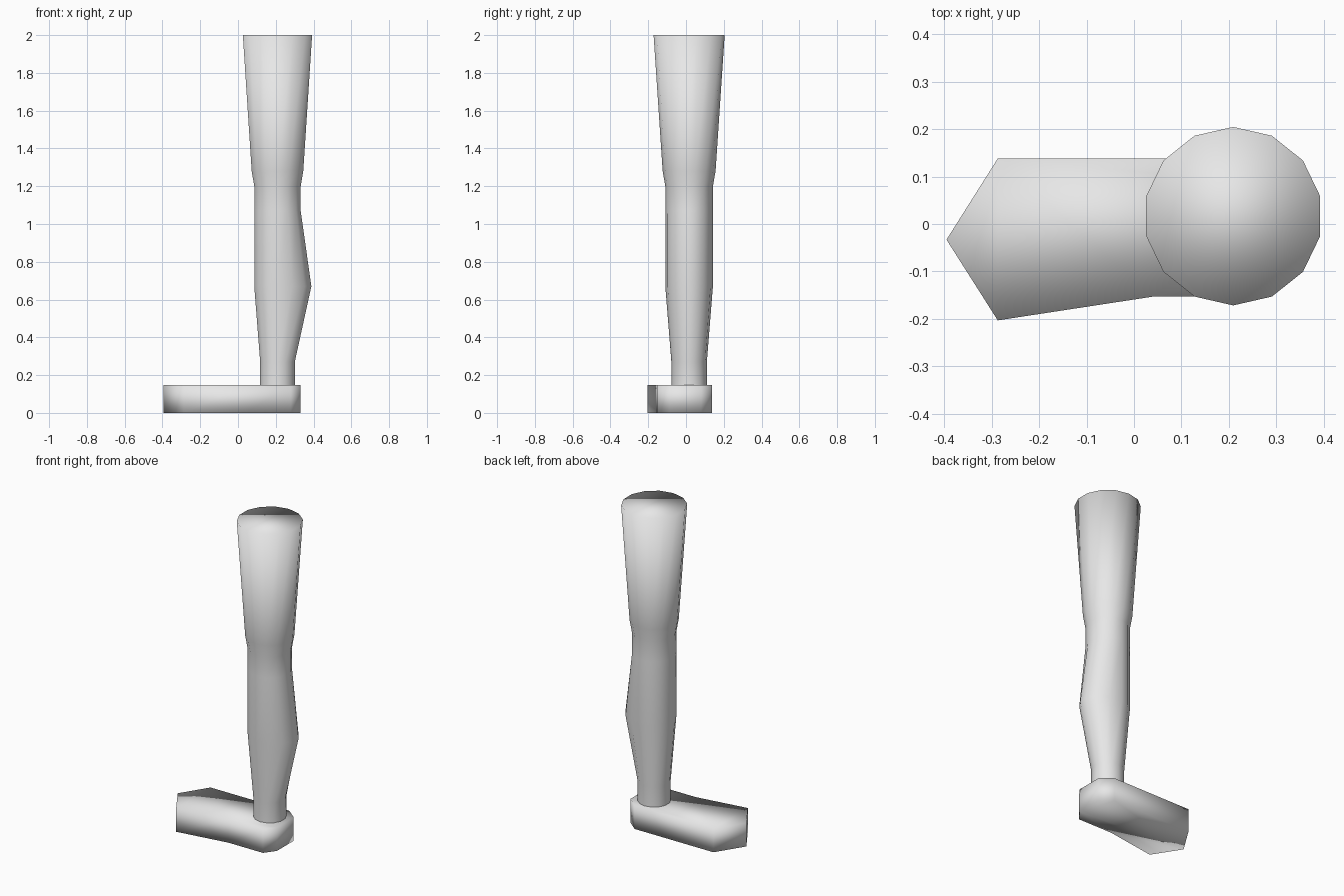
import bpy, math

cube = bpy.data.objects.get("Cube")
if cube:
    bpy.data.objects.remove(cube, do_unlink=True)

# Single plain grey
grey = bpy.data.materials.new("light_grey")
grey.use_nodes = True
grey.diffuse_color = (0.8, 0.8, 0.8, 1)
grey.node_tree.nodes["Principled BSDF"].inputs["Base Color"].default_value = (0.8, 0.8, 0.8, 1)


def loft(name, rings, cap_bottom=True):
    """Skin equal-sized rings, listed bottom to top, into one smooth part."""
    n = len(rings[0])
    verts = [v for ring in rings for v in ring]
    faces = []
    for r in range(len(rings) - 1):
        for i in range(n):
            j = (i + 1) % n
            faces.append((r * n + i, r * n + j, (r + 1) * n + j, (r + 1) * n + i))
    faces.append(tuple(range((len(rings) - 1) * n, len(rings) * n)))
    if cap_bottom:
        faces.append(tuple(reversed(range(n))))
    mesh = bpy.data.meshes.new(name)
    mesh.from_pydata(verts, [], faces)
    mesh.materials.append(grey)
    mesh.polygons.foreach_set("use_smooth", [True] * len(mesh.polygons))
    obj = bpy.data.objects.new(name, mesh)
    bpy.context.collection.objects.link(obj)
    return obj


# Leg: 14-sided rings; the calf bulges on its +x half only
SIDES = 14
CX, CY = 0.209, 0.0165
profile = [  # height, radius, stretch of the calf side
    (0.145, 0.094, 1.0),
    (0.27, 0.094, 1.0),
    (0.67, 0.126, 1.46),
    (1.07, 0.126, 1.0),
    (1.20, 0.126, 1.0),
    (1.28, 0.140, 1.0),
    (2.00, 0.188, 1.0),
]


def leg_ring(z, radius, stretch):
    ring = []
    for i in range(SIDES):
        a = math.pi / 2 + 2 * math.pi * i / SIDES
        x = radius * math.cos(a)
        if x > 0:
            x *= stretch
        ring.append((CX + x, CY + radius * math.sin(a), z))
    return ring


loft("leg", [leg_ring(*p) for p in profile], cap_bottom=False)

# Foot: flat sole outline, pointed toe at -x and chamfered heel at +x
outline = [
    (-0.395, -0.033), (-0.287, -0.203), (0.04, -0.153), (0.28, -0.153),
    (0.33, -0.085), (0.33, 0.08), (0.26, 0.138), (-0.287, 0.138),
]
loft("foot", [[(x, y, z) for x, y in outline] for z in (0.0, 0.147)])
